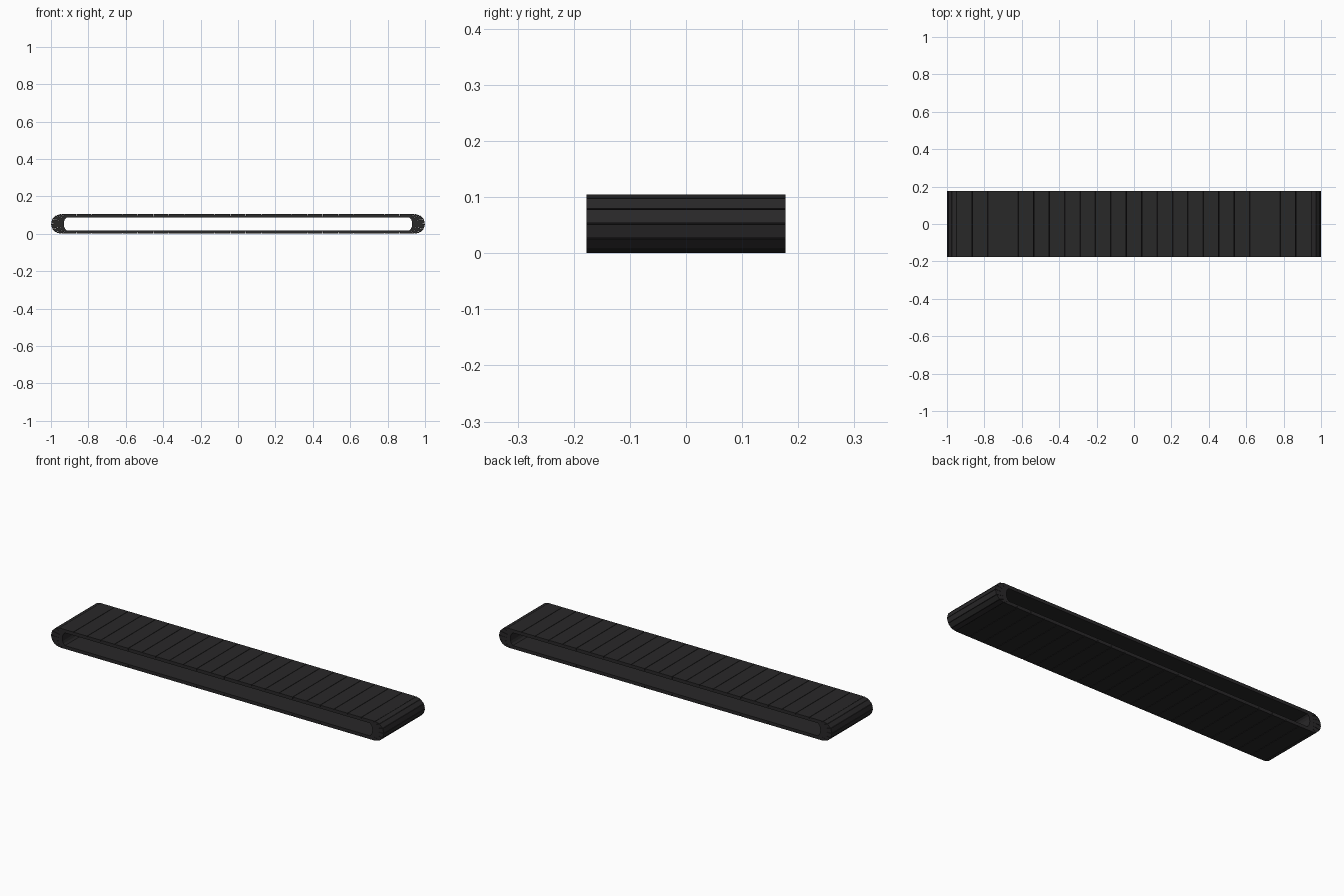
import bpy, bmesh
from math import sin, cos, pi
from mathutils import Vector

if "Cube" in bpy.data.objects:
    bpy.data.objects.remove(bpy.data.objects["Cube"])

W = 0.177          # half width of belt
R = 0.0525         # outer radius of the belt ends
T = 0.018          # belt thickness on the straights
CX = 1.0 - R       # centre of the end turns
N = 23             # slats per straight run
GAP = 0.0012       # half of the groove between slats

mat = bpy.data.materials.new("dark_rubber")
mat.diffuse_color = (0.022, 0.021, 0.022, 1)
mat.use_nodes = True
mat.node_tree.nodes["Principled BSDF"].inputs["Base Color"].default_value = mat.diffuse_color


def slat(name, o1, o2, i2, i1):
    """Extrude a slat across the belt; outer edge is inset to leave a V groove."""
    o1, o2, i1, i2 = (Vector(p) for p in (o1, o2, i1, i2))
    d = (o2 - o1).normalized() * GAP
    m1, m2 = o1.lerp(i1, 0.75), o2.lerp(i2, 0.75)
    profile = [o1 + d, o2 - d, m2, i2, i1, m1]
    bm = bmesh.new()
    face = bm.faces.new([bm.verts.new((p.x, -W, p.y)) for p in profile])
    ext = bmesh.ops.extrude_face_region(bm, geom=[face])
    verts = [g for g in ext["geom"] if isinstance(g, bmesh.types.BMVert)]
    bmesh.ops.translate(bm, vec=(0, 2 * W, 0), verts=verts)
    bmesh.ops.recalc_face_normals(bm, faces=bm.faces)
    me = bpy.data.meshes.new(name)
    bm.to_mesh(me)
    bm.free()
    me.materials.append(mat)
    bpy.context.collection.objects.link(bpy.data.objects.new(name, me))


# End turn: outer arc and the shallow inner curve that makes thick wedge slats
inner_half = [(0.916, R - T), (0.925, 0.026), (0.930, 0.014), (0.931, 0.0)]
inner = [(x, R + z) for x, z in inner_half]
inner += [(x, R - z) for x, z in reversed(inner_half[:-1])]
outer = [(CX + R * sin(k * pi / 6), R + R * cos(k * pi / 6)) for k in range(7)]


def flip(p):
    return (-p[0], p[1])


for k in range(6):
    o1, o2, i2, i1 = outer[k], outer[k + 1], inner[k + 1], inner[k]
    slat(f"right_turn_slat_{k}", o1, o2, i2, i1)
    slat(f"left_turn_slat_{k}", flip(o1), flip(o2), flip(i2), flip(i1))

# Straight top and bottom runs
xi = inner_half[0][0]
for k in range(N):
    a, b = -CX + 2 * CX * k / N, -CX + 2 * CX * (k + 1) / N
    ia = -xi if k == 0 else a
    ib = xi if k == N - 1 else b
    slat(f"top_slat_{k}", (a, 2 * R), (b, 2 * R), (ib, 2 * R - T), (ia, 2 * R - T))
    slat(f"bottom_slat_{k}", (a, 0), (b, 0), (ib, T), (ia, T))
